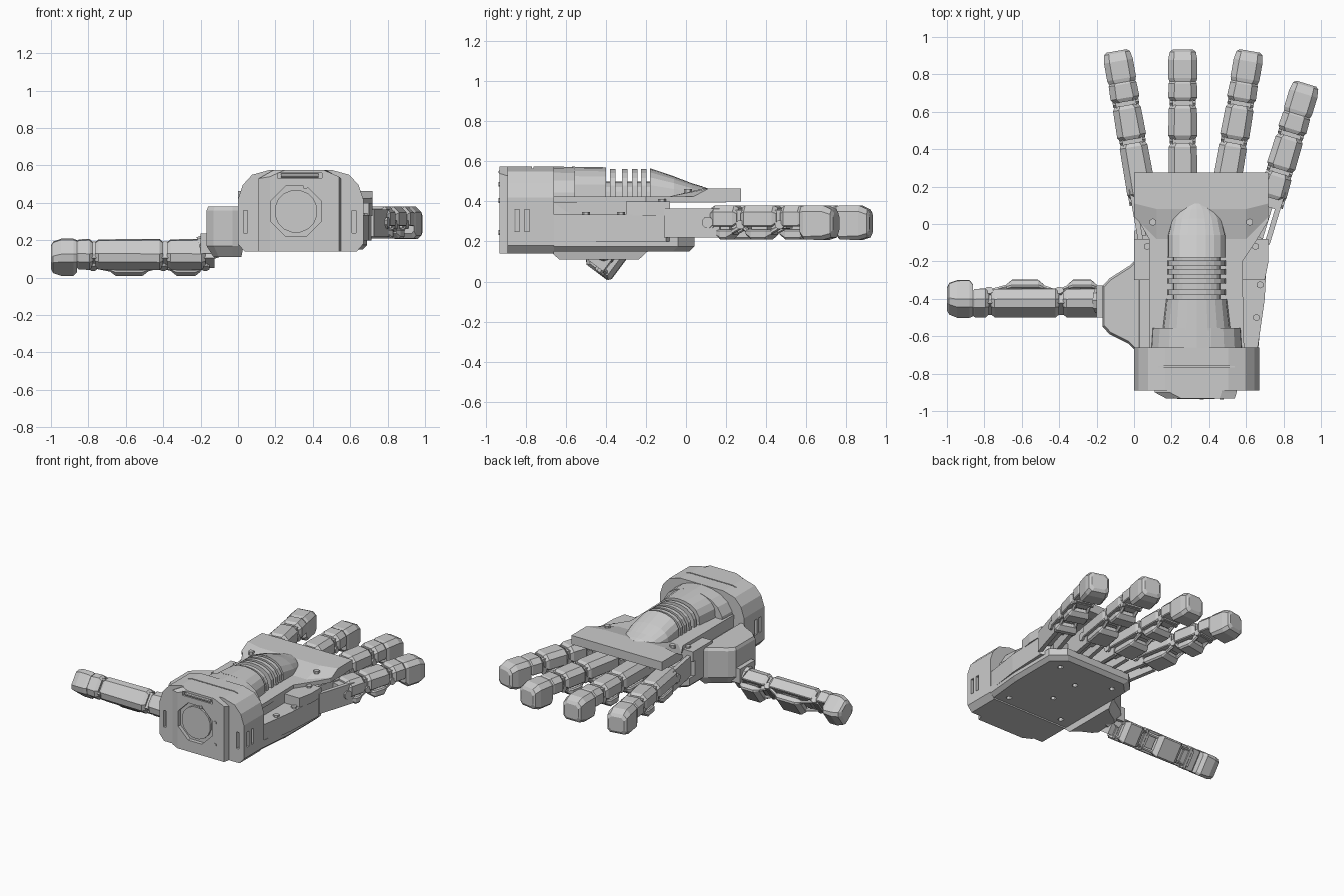
import bpy, bmesh, math
from mathutils import Matrix, Vector

if "Cube" in bpy.data.objects:
    bpy.data.objects.remove(bpy.data.objects["Cube"])

I = Matrix.Identity(4)
CX = 0.335


def loft(name, rings, M=I):
    """Skin a list of closed rings with equal point counts, capped at both ends."""
    bm = bmesh.new()
    vs = [[bm.verts.new(M @ Vector(p)) for p in r] for r in rings]
    n = len(vs[0])
    for a, b in zip(vs, vs[1:]):
        for i in range(n):
            j = (i + 1) % n
            bm.faces.new((a[i], a[j], b[j], b[i]))
    bm.faces.new(vs[0])
    bm.faces.new(vs[-1])
    bmesh.ops.recalc_face_normals(bm, faces=bm.faces)
    me = bpy.data.meshes.new(name)
    bm.to_mesh(me)
    bm.free()
    ob = bpy.data.objects.new(name, me)
    bpy.context.collection.objects.link(ob)
    return ob


def slab(name, pts, z0, z1):
    return loft(name, [[(x, y, z) for x, y in pts] for z in (z0, z1)])


def box(name, x0, x1, y0, y1, z0, z1, M=I):
    return loft(name, [[(x0, y, z0), (x1, y, z0), (x1, y, z1), (x0, y, z1)] for y in (y0, y1)], M)


def rod(name, a, b, r, n=8, M=I):
    a, b = Vector(a), Vector(b)
    q = (b - a).to_track_quat('Z', 'Y')
    ang = [2 * math.pi * (i + 0.5) / n for i in range(n)]
    return loft(name, [[p + q @ Vector((r * math.cos(t), r * math.sin(t), 0)) for t in ang] for p in (a, b)], M)


def sec(y, hw, zb, zt, ct, cb):
    """Chamfered rectangular section across a finger."""
    return [(-hw + cb, y, zb), (hw - cb, y, zb), (hw, y, zb + cb), (hw, y, zt - ct),
            (hw - ct, y, zt), (-hw + ct, y, zt), (-hw, y, zt - ct), (-hw, y, zb + cb)]


def arch(y, hw, zt, z0=0.40, n=10):
    """Faceted arch section around the wrist axis."""
    return [(CX - hw * math.cos(math.pi * i / n), y, z0 + (zt - z0) * math.sin(math.pi * i / n) ** 0.6)
            for i in range(n + 1)]


def cut(ob, cutters):
    for c in cutters:
        m = ob.modifiers.new("cut", 'BOOLEAN')
        m.operation, m.object, m.solver = 'DIFFERENCE', c, 'EXACT'
    ev = ob.evaluated_get(bpy.context.evaluated_depsgraph_get())
    me = bpy.data.meshes.new_from_object(ev)
    ob.modifiers.clear()
    ob.data = me
    for c in cutters:
        bpy.data.objects.remove(c)


# wrist housing
half = [(0.30, 0.14), (0.335, 0.18), (0.335, 0.42), (0.31, 0.495), (0.26, 0.55), (0.17, 0.575)]
prof = [(CX + x, z) for x, z in half] + [(CX - x, z) for x, z in reversed(half)]
wrist = loft("wrist_housing", [[(x, y, z) for x, z in prof] for y in (-0.89, -0.66)])
cut(wrist, [box("slot", -0.1, 0.8, y, y + 0.025, 0.25, 0.36) for y in (-0.855, -0.805)]
    + [box("slot", x, x + 0.02, -1, -0.86, 0.24, 0.36) for x in (0.03, 0.61)]
    + [box("seam", -0.1, 0.8, -0.768, -0.76, 0.565, 0.6)])
box("wrist_core", 0.04, 0.63, -0.85, -0.67, 0.16, 0.5)

# wrist mounting plate with octagonal socket
plate = loft("wrist_plate", [[(a, y, 0.14), (b, y, 0.14), (b, y, t), (b - 0.08, y, 0.575), (a + 0.08, y, 0.575), (a, y, t)]
                             for y, a, b, t in ((-0.885, 0.11, 0.55, 0.53), (-0.90, 0.11, 0.55, 0.53), (-0.932, 0.17, 0.54, 0.54))])
OC = (0.31, 0.355)
cut(plate, [rod("socket", (OC[0], -1, OC[1]), (OC[0], -0.905, OC[1]), 0.145),
            box("groove", 0.21, 0.45, -1, -0.91, 0.532, 0.56)])
rod("socket_disc", (OC[0], -0.92, OC[1]), (OC[0], -0.89, OC[1]), 0.115, 16)
rod("wrist_latch", (0.23, -0.925, 0.546), (0.43, -0.925, 0.546), 0.011)
for dx, dz in ((0.05, 0.13), (0.16, 0.05), (0.16, -0.11)):
    rod("wrist_screw", (OC[0] + dx, -0.937, OC[1] + dz), (OC[0] + dx, -0.91, OC[1] + dz), 0.012, 6)

# palm body, underside plate and deck
slab("palm_body", [(0.0, -0.68), (0.66, -0.68), (0.70, -0.4), (0.715, -0.1), (0.66, -0.06), (0.05, -0.06), (0.0, -0.1)], 0.2, 0.335)
slab("palm_side_deck", [(0.0, -0.3), (0.70, -0.3), (0.72, -0.2), (0.72, -0.08), (0.0, -0.08)], 0.33, 0.40)


def floor(i, z):
    return [(i + .03, -.73 + i, z), (.66 - i, -.73 + i, z), (.69 - i, -.4, z), (.69 - i, -.04 - i, z),
            (.60 - i, .042 - i, z), (.08 + i, .042 - i, z), (.0 + i, -.04 - i, z), (.0 + i, -.68 + i, z)]


base = loft("palm_underside", [floor(0.025, 0.15), floor(0, 0.175), floor(0, 0.225)])
holes = [(0.12, -0.6), (0.56, -0.6), (0.335, -0.42), (0.335, -0.2), (0.12, -0.08), (0.56, -0.08)]
cut(base, [rod("hole", (x, y, 0.1), (x, y, 0.18), 0.02, 6) for x, y in holes])
slab("palm_deck", [(0.08, -0.66), (0.59, -0.66), (0.58, -0.2), (0.66, -0.08), (0.72, 0.02), (0.72, 0.2), (0, 0.2), (0, 0.06), (0.08, -0.08)], 0.395, 0.425)
box("deck_core", 0.085, 0.58, -0.66, -0.1, 0.32, 0.40)
loft("knuckle_plate", [[(x, y, z) for x, y in ((0, 0.275), (0, y0), (0.12, y0 - s), (0.6, y0 - s), (0.72, y0), (0.72, 0.275))]
                       for z, y0, s in ((0.40, 0.04, 0.12), (0.425, 0.04, 0.12), (0.463, 0.11, 0.03))])
for x, y, z in [(0.07, -0.12, .40), (0.65, -0.12, .40), (0.1, 0.01, .45), (0.62, 0.01, .45), (0.655, -0.5, .335), (0.675, -0.325, .335)]:
    rod("deck_screw", (x, y, z - 0.03), (x, y, z + 0.012), 0.02, 6)

# arched actuator cover, bellows and dome
loft("actuator_rear_cover", [arch(-0.70, 0.255, 0.574, 0.32), arch(-0.555, 0.245, 0.572, 0.32)])
loft("actuator_cover", [arch(-0.57, 0.185, 0.573), arch(-0.40, 0.165, 0.57)])
loft("bellows_core", [arch(-0.41, 0.13, 0.50), arch(-0.16, 0.13, 0.50)])
for y in (-0.365, -0.305, -0.255, -0.21):
    loft("bellows_ring", [arch(y - 0.014, 0.158, 0.562), arch(y + 0.014, 0.158, 0.562)])
loft("actuator_dome", [arch(-0.18, 0.157, 0.565), arch(-0.06, 0.157, 0.525), arch(0.03, 0.135, 0.49), arch(0.08, 0.10, 0.475), arch(0.11, 0.05, 0.464)])

# thumb mount
outer = [(0.03, -0.17), (-0.02, -0.22), (-0.13, -0.29), (-0.168, -0.33), (-0.168, -0.55), (-0.13, -0.59), (-0.03, -0.64), (0.03, -0.70)]
mid = (-0.02, -0.43)
loft("thumb_mount", [[(mid[0] + (x - mid[0]) * s, mid[1] + (y - mid[1]) * s, z) for x, y in outer]
                     for z, s in ((0.11, 0.75), (0.17, 1), (0.36, 1), (0.38, 0.94))])


def segment(f, M, a, b, tip=False):
    hw, zb, zt = 0.078, -0.02, 0.085
    if tip:
        # full-height fingertip
        m = a + (b - a) * 0.38
        loft(f + "_tip", [sec(m, 0.072, -0.06, zt - .005, .03, .015), sec(m + .02, hw, -.085, zt, .03, .015),
                          sec(b - .055, hw, -.088, zt, .03, .02), sec(b - .012, .07, -.075, zt - .02, .025, .02),
                          sec(b, .055, -.055, zt - .04, .02, .02)], M)
        b = m + 0.01
    # dorsal shell
    loft(f + "_shell", [sec(a, hw - .014, zb + .015, zt - .012, .03, .005), sec(a + .02, hw, zb, zt, .032, .005),
                        sec(b - .02, hw - .003, zb, zt, .032, .005), sec(b, hw - .014, zb + .015, zt - .012, .03, .005)], M)
    # grip pad with side links and cross pins
    if not tip:
        c, h = (a + b) / 2, min((b - a) / 2 - 0.025, 0.1)
        loft(f + "_pad", [sec(c - h, .06, -.06, -.035, .008, .004), sec(c - h + .03, .075, -.085, -.035, .008, .01),
                          sec(c + h - .03, .075, -.085, -.035, .008, .01), sec(c + h, .06, -.06, -.035, .008, .004)], M)
        box(f + "_pad_web", -.045, .045, c - h * .6, c + h * .6, -.04, -.01, M)
        for s in (-1, 1):
            rod(f + "_link", (s * .05, c + h - .02, -.055), (s * .05, b + .05, -.005), .012, 6, M)
            rod(f + "_link", (s * .05, c - h + .02, -.055), (s * .05, a - .01, -.005), .012, 6, M)
    rod(f + "_pin", (-.07, a, -.012), (.07, a, -.012), .024, 8, M)
    box(f + "_hinge", -.055, .055, a - .05, a + .03, -.03, .062, M)


# four fingers: name, tip x, tip y, spread angle, length
for f, x, y, deg, L in (("index_finger", -0.093, 0.925, 10, 0.93), ("middle_finger", 0.26, 0.932, 0, 0.94),
                        ("ring_finger", 0.62, 0.925, -10, 0.93), ("little_finger", 0.922, 0.75, -17, 0.78)):
    R = Matrix.Rotation(math.radians(deg), 4, 'Z')
    M = Matrix.Translation((x, y, 0.295)) @ R @ Matrix.Translation((0, -L, 0))
    segment(f, M, L - .275, L, True)
    segment(f, M, L - .48, L - .295)
    segment(f, M, max(L - .80, .14), L - .50)
    # knuckle bracket inside the palm
    for s in (-1, 1):
        box(f + "_knuckle_bracket", s * .05 - .014, s * .05 + .014, -.1, .19, -.075, .07, M)
    rod(f + "_knuckle_pin", (-.075, .13, 0), (.075, .13, 0), .03, 8, M)
    box(f + "_tendon", -.02, .02, -.1, .2, -.03, .03, M)

# thumb, rolled about its own length
T = Matrix(((0, -1, 0, -0.10), (.6, 0, -.8, -0.405), (.8, 0, .6, 0.113), (0, 0, 0, 1)))
segment("thumb", T, .675, .90, True)
segment("thumb", T, .30, .665)
segment("thumb", T, .075, .28)
rod("thumb_pivot", (-0.2, -0.41, 0.15), (-0.05, -0.41, 0.2), 0.07, 10)
box("thumb_knuckle", -0.20, -0.10, -0.50, -0.33, 0.13, 0.235)
